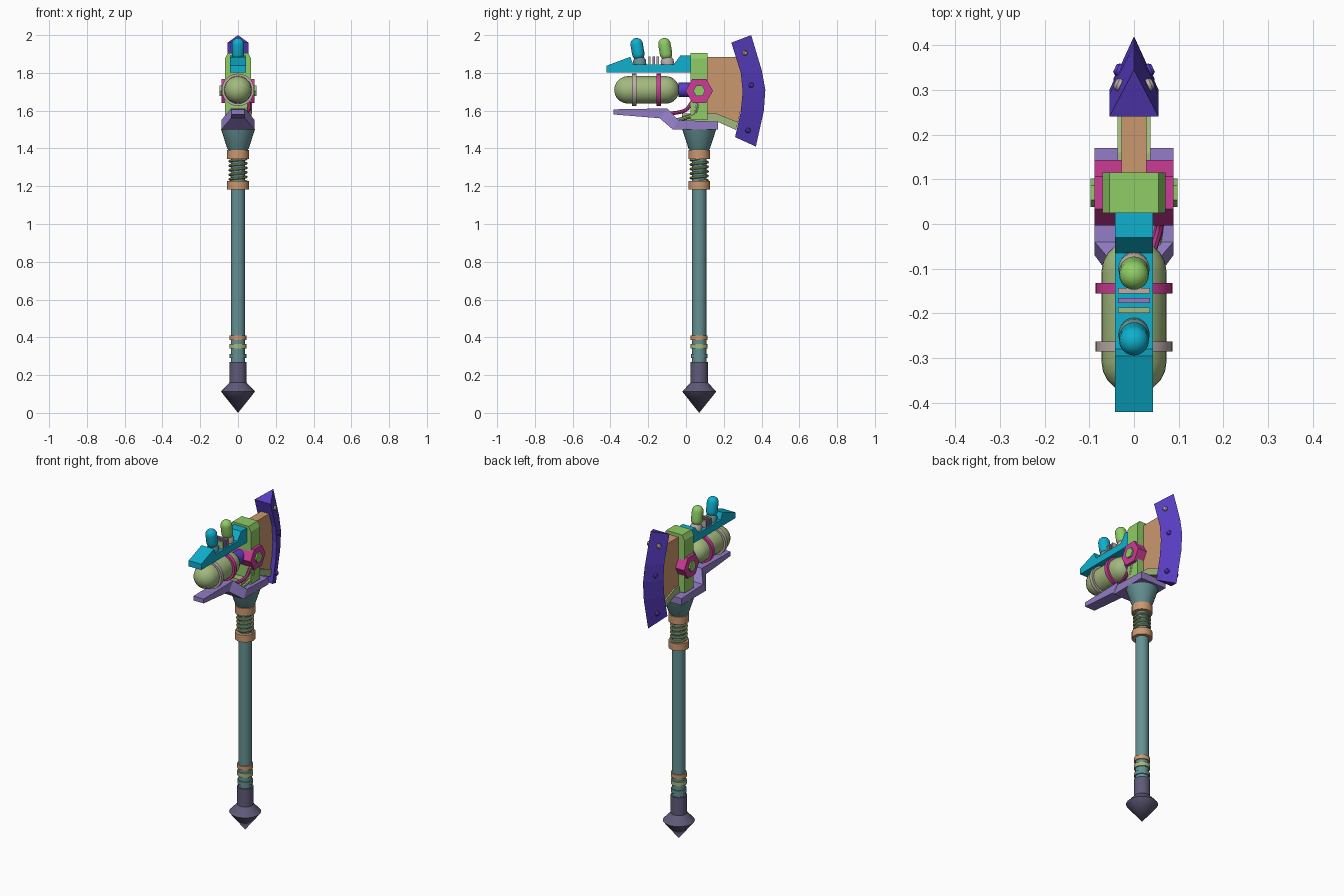
import bpy, bmesh, math
from mathutils import Vector

old = bpy.data.objects.get("Cube")
if old:
    bpy.data.objects.remove(old, do_unlink=True)


def material(name, hex_code):
    rgb = [int(hex_code[i:i + 2], 16) / 255 for i in range(0, 6, 2)]
    col = [c / 12.92 if c < 0.04 else ((c + 0.055) / 1.055) ** 2.4 for c in rgb] + [1]
    m = bpy.data.materials.new(name)
    m.use_nodes = True
    m.diffuse_color = col
    m.node_tree.nodes["Principled BSDF"].inputs["Base Color"].default_value = col
    return m


TEAL = material("grey_teal", "659193")
SLATE = material("dark_slate", "5F5A78")
TAN = material("tan", "CB986F")
SAGE = material("sage", "A3B97E")
GREEN = material("bright_green", "8FCC66")
PINK = material("magenta", "CC3C96")
CYAN = material("cyan", "0EB0CE")
VIOLET = material("blue_violet", "5A3EC4")
LILAC = material("lilac", "917CC4")
SILVER = material("warm_silver", "BBADA8")

AXIS_Y = 0.07      # shaft centre line
UP = Vector((0, 0, 1))


def finish(obj, mat, smooth):
    obj.data.materials.append(mat)
    if smooth:
        bpy.ops.object.select_all(action="DESELECT")
        obj.select_set(True)
        bpy.context.view_layer.objects.active = obj
        bpy.ops.object.shade_smooth_by_angle(angle=math.radians(35))
    return obj


def loft(name, sections, mat, smooth=False):
    """Skin a row of matching closed sections and cap both ends."""
    bm = bmesh.new()
    rings = [[bm.verts.new(p) for p in s] for s in sections]
    n = len(rings[0])
    for a, b in zip(rings, rings[1:]):
        for i in range(n):
            j = (i + 1) % n
            bm.faces.new((a[i], a[j], b[j], b[i]))
    bm.faces.new(rings[0])
    bm.faces.new(rings[-1])
    bmesh.ops.remove_doubles(bm, verts=bm.verts, dist=1e-5)
    bmesh.ops.recalc_face_normals(bm, faces=bm.faces)
    mesh = bpy.data.meshes.new(name)
    bm.to_mesh(mesh)
    bm.free()
    obj = bpy.data.objects.new(name, mesh)
    bpy.context.collection.objects.link(obj)
    return finish(obj, mat, smooth)


def prism(name, yz, half, mat):
    return loft(name, [[(x, y, z) for y, z in yz] for x in (-half, half)], mat)


def lathe(name, profile, mat, base=(0, AXIS_Y, 0), axis=UP, sides=24):
    """Spin (radius, height) points around an axis starting at base."""
    q = Vector(axis).to_track_quat("Z", "Y")
    turn = [2 * math.pi * i / sides for i in range(sides)]
    rings = [[Vector(base) + q @ Vector((r * math.cos(a), r * math.sin(a), h)) for a in turn]
             for r, h in profile]
    return loft(name, rings, mat, smooth=sides > 8)


def ring(name, r, z0, z1, mat):
    return lathe(name, [(r, z0), (r, z1)], mat)


def capsule(r, length, steps=5):
    arc = [math.pi / 2 * i / steps for i in range(steps + 1)]
    low = [(r * math.sin(a), r - r * math.cos(a)) for a in arc]
    return low + [(p, length - h) for p, h in reversed(low)]


def tube(name, points, r, mat, kind="NURBS"):
    cu = bpy.data.curves.new(name, "CURVE")
    cu.dimensions = "3D"
    cu.bevel_depth, cu.bevel_resolution, cu.use_fill_caps = r, 2, True
    sp = cu.splines.new(kind)
    sp.points.add(len(points) - 1)
    for p, co in zip(sp.points, points):
        p.co = (*co, 1)
    if kind == "NURBS":
        sp.order_u, sp.use_endpoint_u = 3, True
    obj = bpy.data.objects.new(name, cu)
    bpy.context.collection.objects.link(obj)
    bpy.ops.object.select_all(action="DESELECT")
    obj.select_set(True)
    bpy.context.view_layer.objects.active = obj
    bpy.ops.object.convert(target="MESH")
    return finish(bpy.context.object, mat, True)


# Handle, pommel and collars
ring("shaft", 0.038, 0.2, 1.42, TEAL)
lathe("pommel", [(0, 0), (0.09, 0.113), (0.046, 0.16), (0.046, 0.27)], SLATE)
ring("lower_tan_ring", 0.045, 0.385, 0.41, TAN)
ring("lower_sage_ring", 0.045, 0.34, 0.365, SAGE)
ring("lower_teal_ring", 0.044, 0.29, 0.312, TEAL)
ring("lower_collar", 0.058, 1.183, 1.227, TAN)
ring("upper_collar", 0.058, 1.345, 1.392, TAN)
lathe("neck_cone", [(0.05, 1.39), (0.057, 1.40), (0.09, 1.502)], TEAL)

# Spring between the collars
TURNS, STEP = 5, 20
coil = [(0.044 * math.cos(2 * math.pi * i / STEP),
         AXIS_Y + 0.044 * math.sin(2 * math.pi * i / STEP),
         1.225 + 0.12 * i / (TURNS * STEP)) for i in range(TURNS * STEP + 1)]
tube("spring", coil, 0.007, SAGE, "POLY")

# Lower bracket: (bottom y, bottom z, top y, top z, half width)
stations = [(-0.385, 1.58, -0.385, 1.607, 0.035), (-0.14, 1.56, -0.1, 1.612, 0.037),
            (-0.07, 1.5, -0.04, 1.55, 0.088), (0.17, 1.5, 0.17, 1.542, 0.088)]
loft("lower_bracket", [[(-w, by, bz), (w, by, bz), (w, ty, tz), (-w, ty, tz)]
                       for by, bz, ty, tz, w in stations], LILAC)

# Head plate with its lower trim
prism("head_plate", [(0.03, 1.885), (0.29, 1.885), (0.31, 1.7), (0.275, 1.535),
                     (0.16, 1.575), (0.03, 1.575)], 0.028, TAN)
prism("plate_trim", [(-0.02, 1.585), (0.16, 1.585), (0.275, 1.54), (0.265, 1.498),
                     (0.17, 1.54), (-0.02, 1.54)], 0.037, SAGE)

# Wedge blade: (back y, back z, edge y, edge z)
blade = [(0.24, 1.96, 0.345, 2.0), (0.29, 1.8, 0.402, 1.81),
         (0.3, 1.7, 0.42, 1.71), (0.29, 1.595, 0.412, 1.6), (0.26, 1.46, 0.37, 1.41)]
loft("blade", [[(-0.055, by, bz), (0.055, by, bz), (0, ey, ez)]
               for by, bz, ey, ez in blade], VIOLET)
for side, label in ((1, "left"), (-1, "right")):
    out = Vector((side, 0.45, 0))
    for i, (y, z) in enumerate([(0.31, 1.905), (0.343, 1.735), (0.326, 1.495)]):
        lathe(f"{label}_blade_rivet_{i + 1}", [(0.014, 0), (0.014, 0.008), (0.009, 0.014)],
              SILVER if i == 0 else VIOLET, (side * 0.03, y, z), out, 12)

# Head block with chamfered shoulders
section = [(-0.07, 1.55), (0.07, 1.55), (0.07, 1.875), (0.055, 1.905),
           (-0.055, 1.905), (-0.07, 1.875)]
loft("head_block", [[(x, y, z) for x, z in section] for y in (0.025, 0.115)], GREEN)

# Hexagonal cross bolt
for name, r, half, mat in (("hex_bolt", 0.073, 0.088, PINK), ("hex_hub", 0.032, 0.097, GREEN)):
    hexagon = [(AXIS_Y + r * math.cos(i * math.pi / 3), 1.705 + r * math.sin(i * math.pi / 3))
               for i in range(6)]
    prism(name, hexagon, half, mat)

# Gas tank, its bands and the coupling to the head
FRONT = Vector((0, -1, 0))


def tank_part(name, profile, start_y, mat):
    return lathe(name, profile, mat, (0, start_y, 1.71), FRONT, 28)


tank_part("tank", capsule(0.073, 0.345), -0.035, SAGE)
tank_part("magenta_band", [(0.086, 0), (0.086, 0.024)], -0.132, PINK)
tank_part("silver_band", [(0.086, 0), (0.086, 0.022)], -0.263, SILVER)
tank_part("coupling", [(0.038, 0), (0.038, 0.08)], 0.04, VIOLET)

# Hoses on the left side
tube("magenta_hose", [(0.06, 0.045, 1.67), (0.06, 0.02, 1.62), (0.055, -0.02, 1.59),
                      (0.03, -0.09, 1.585)], 0.01, PINK)
tube("sage_hose", [(0.065, 0.065, 1.67), (0.065, 0.06, 1.6), (0.06, 0.02, 1.565),
                   (0.05, -0.05, 1.55)], 0.01, SAGE)

# Top rail
prism("top_rail", [(-0.42, 1.802), (-0.42, 1.838), (-0.295, 1.885), (-0.28, 1.845),
                   (-0.065, 1.845), (-0.03, 1.892), (0.03, 1.892), (0.03, 1.802)], 0.043, CYAN)

# Bulbs with sockets, leaning forward
lean = Vector((0, -0.17, 1))
for name, y, bulb, socket in (("cyan", -0.242, CYAN, TEAL), ("green", -0.095, GREEN, SILVER)):
    lathe(f"{name}_bulb_socket", [(0.033, 0), (0.035, 0.03), (0.026, 0.045)], socket,
          (0, y, 1.835), lean)
    lathe(f"{name}_bulb", capsule(0.033, 0.118), bulb, (0, y - 0.005, 1.868), lean)

# Cooling fins between the bulbs
for i, mat in enumerate((SAGE, LILAC, SILVER)):
    y = -0.193 + 0.022 * i
    prism(f"cooling_fin_{i + 1}", [(y - 0.006, 1.84), (y + 0.006, 1.84),
                                   (y + 0.006, 1.888), (y - 0.006, 1.888)], 0.036, mat)
